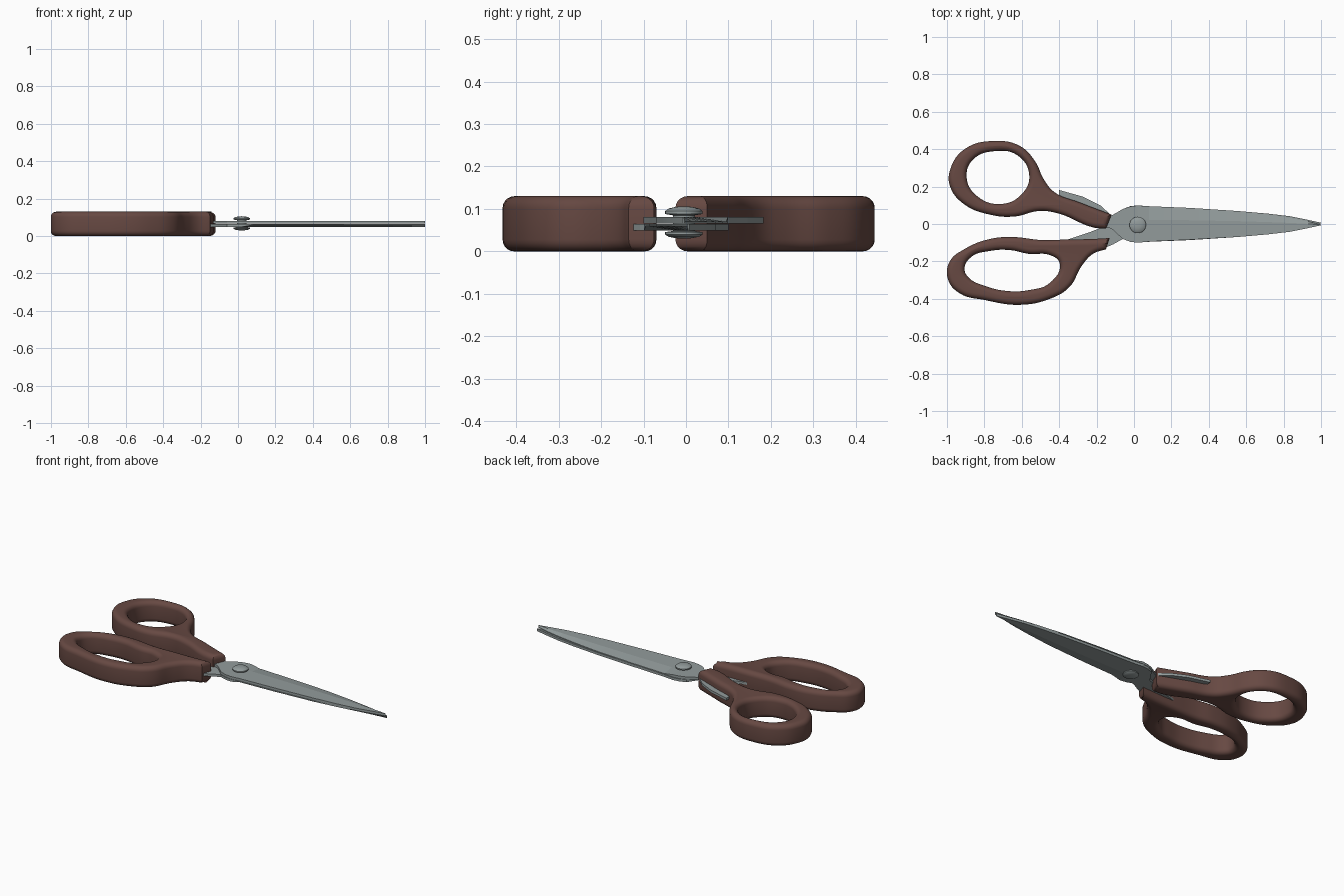
import bpy, bmesh, math

if "Cube" in bpy.data.objects:
    bpy.data.objects.remove(bpy.data.objects["Cube"])

def material(name, col):
    m = bpy.data.materials.new(name)
    m.diffuse_color = (*col, 1)
    m.use_nodes = True
    m.node_tree.nodes["Principled BSDF"].inputs["Base Color"].default_value = m.diffuse_color
    return m

BROWN = material("brown plastic", (0.135, 0.066, 0.055))
STEEL = material("grey steel", (0.29, 0.33, 0.33))
MID = 0.065

def finish(ob, mat, angle=35):
    ob.data.materials.clear()
    ob.data.materials.append(mat)
    bpy.ops.object.select_all(action='DESELECT')
    ob.select_set(True)
    bpy.context.view_layer.objects.active = ob
    bpy.ops.object.shade_smooth_by_angle(angle=math.radians(angle))

def handle(name, outer, hole):
    """Rounded slab with a finger hole; first two outer points are the square end."""
    cu = bpy.data.curves.new(name, 'CURVE')
    cu.dimensions, cu.fill_mode = '2D', 'BOTH'
    cu.bevel_depth, cu.bevel_resolution, cu.offset = 0.028, 4, -0.028
    cu.extrude = MID - 0.028
    cu.resolution_u = 6
    for pts, corners in ((outer, 2), (hole, 0)):
        sp = cu.splines.new('BEZIER')
        sp.bezier_points.add(len(pts) - 1)
        sp.use_cyclic_u = True
        for i, (bp, (x, y)) in enumerate(zip(sp.bezier_points, pts)):
            bp.co = (x, y, 0)
            t = 'VECTOR' if i < corners else 'AUTO'
            bp.handle_left_type = bp.handle_right_type = t
    ob = bpy.data.objects.new(name, cu)
    ob.location.z = MID
    bpy.context.collection.objects.link(ob)
    bpy.ops.object.select_all(action='DESELECT')
    ob.select_set(True)
    bpy.context.view_layer.objects.active = ob
    bpy.ops.object.convert(target='MESH')
    ob = bpy.context.object
    bm = bmesh.new()
    bm.from_mesh(ob.data)
    bmesh.ops.remove_doubles(bm, verts=bm.verts, dist=0.0003)
    bmesh.ops.recalc_face_normals(bm, faces=bm.faces)
    bm.to_mesh(ob.data)
    bm.free()
    finish(ob, BROWN)

# Round thumb handle
handle("thumb_handle",
       [(-.12, .05), (-.15, -.025), (-.22, -.018), (-.40, .055), (-.505, .07), (-.64, .04),
        (-.77, .05), (-.91, .107), (-.983, .20), (-.983, .29), (-.906, .40), (-.746, .444),
        (-.61, .417), (-.53, .337), (-.48, .235), (-.425, .17), (-.29, .115)],
       [(-.895, .25), (-.86, .345), (-.74, .39), (-.62, .365), (-.56, .26),
        (-.60, .16), (-.71, .107), (-.84, .15)])

# Long finger handle
handle("finger_handle",
       [(-.15, -.135), (-.13, -.075), (-.22, -.08), (-.355, -.083), (-.505, -.085), (-.64, -.07),
        (-.77, -.08), (-.906, -.134), (-.985, -.2), (-.995, -.294), (-.933, -.37),
        (-.80, -.406), (-.61, -.432), (-.45, -.40), (-.345, -.337), (-.28, -.225), (-.22, -.16)],
       [(-.906, -.24), (-.87, -.176), (-.77, -.144), (-.666, -.139), (-.56, -.16),
        (-.45, -.166), (-.397, -.21), (-.45, -.315), (-.56, -.353), (-.68, -.358),
        (-.8, -.33), (-.88, -.29)])

def blade(name, stations, z_in, z_out):
    """Stations are (x, spine y, crease y, edge y); the edge strip is ground thin."""
    bm = bmesh.new()
    rows = []
    for x, s, c, e in stations:
        thin = z_in + (z_out - z_in) * (0.3 if x > 0.07 else 1)
        rows.append([bm.verts.new(p) for p in
                     ((x, s, z_in), (x, e, z_in), (x, e, thin), (x, c, z_out), (x, s, z_out))])
    for a, b in zip(rows, rows[1:]):
        for i in range(5):
            j = (i + 1) % 5
            bm.faces.new((a[i], a[j], b[j], b[i]))
    bm.faces.new(rows[0])
    bm.faces.new(rows[-1])
    bmesh.ops.recalc_face_normals(bm, faces=bm.faces)
    me = bpy.data.meshes.new(name)
    bm.to_mesh(me)
    bm.free()
    ob = bpy.data.objects.new(name, me)
    bpy.context.collection.objects.link(ob)
    finish(ob, STEEL, 5)

# Working part shared by both blades, flipped in y for the lower one
WORK = [(-.06, -.08, .04, .08), (-.02, -.095, .04, .094), (.02, -.1, .035, .099),
        (.08, -.094, .022, .095), (.3, -.084, .02, .086), (.56, -.069, .015, .069),
        (.72, -.055, .01, .05), (.83, -.042, .006, .034), (.93, -.022, .001, .014),
        (1.0, -.007, -.005, -.003)]
TOP_TANG = [(-.40, .09, .13, .182), (-.27, .02, .08, .145), (-.18, -.01, .05, .1),
            (-.12, -.025, .03, .045)]
LOW_TANG = [(-.36, .085, .085, .09), (-.24, .045, .08, .11), (-.15, .01, .08, .125)]
blade("upper_blade", TOP_TANG + WORK, MID + .001, MID + .016)
low = LOW_TANG + [(-.11, -.005, .06, .108)] + WORK
blade("lower_blade", [(x, -s, -c, -e) for x, s, c, e in low], MID - .001, MID - .016)

# Pivot screw: domed head, shaft and tail spun from one profile
half = [(.026, .014), (.026, .020), (.044, .023), (.044, .030), (.036, .036), (.018, .040), (0, .041)]
prof = [(r, -z * .85) for r, z in reversed(half)] + half
bm = bmesh.new()
vs = [bm.verts.new((r, 0, z)) for r, z in prof]
es = [bm.edges.new(p) for p in zip(vs, vs[1:])]
bmesh.ops.spin(bm, geom=vs + es, axis=(0, 0, 1), cent=(0, 0, 0), steps=32, angle=math.tau)
bmesh.ops.remove_doubles(bm, verts=bm.verts, dist=0.0001)
bmesh.ops.recalc_face_normals(bm, faces=bm.faces)
me = bpy.data.meshes.new("pivot_screw")
bm.to_mesh(me)
bm.free()
screw = bpy.data.objects.new("pivot_screw", me)
screw.location = (.02, -.005, MID)
bpy.context.collection.objects.link(screw)
finish(screw, STEEL)
